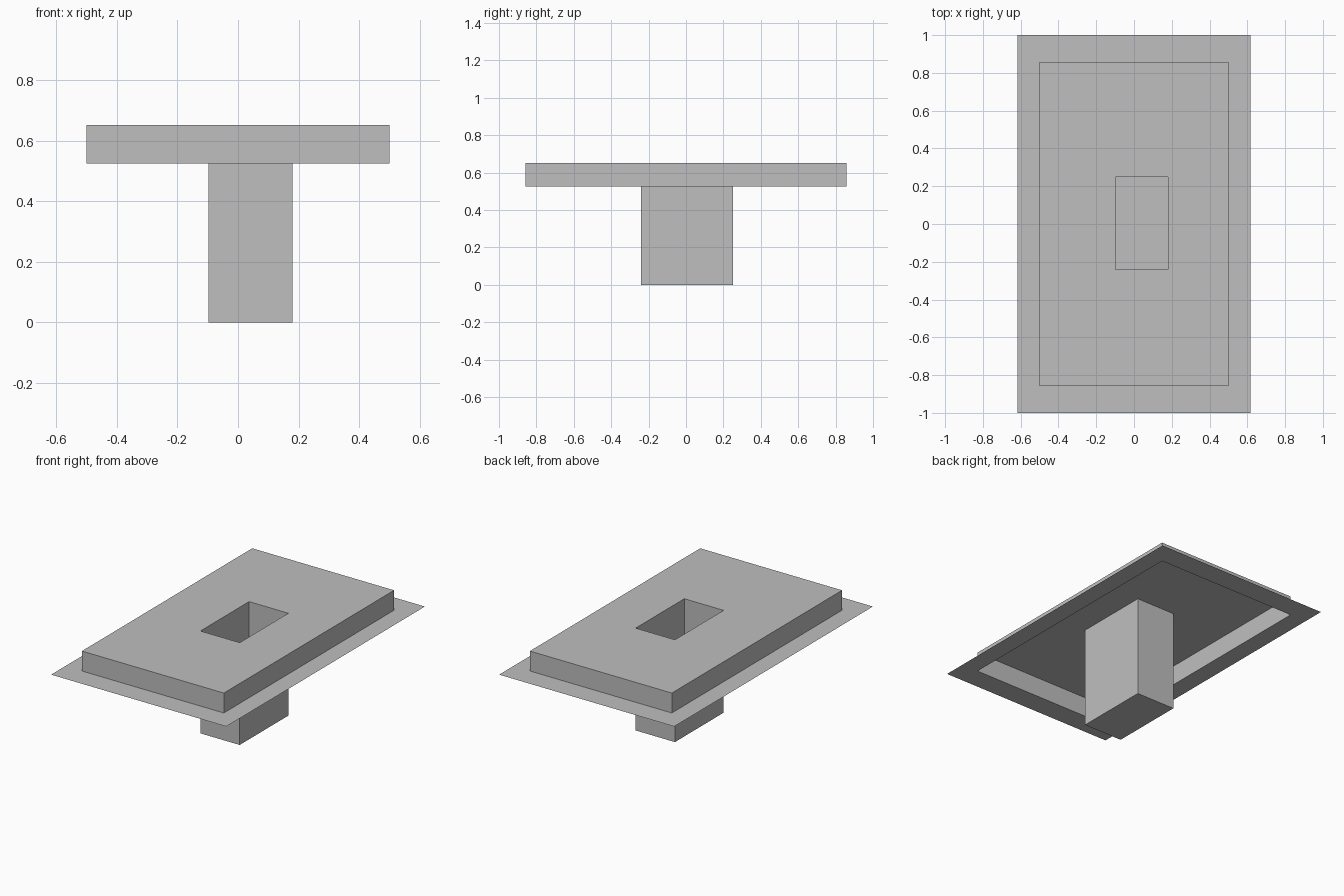
import bpy
import bmesh

cube = bpy.data.objects.get("Cube")
if cube:
    bpy.data.objects.remove(cube, do_unlink=True)

GREY = (0.52, 0.52, 0.52, 1.0)
grey = bpy.data.materials.new("plain grey")
grey.use_nodes = True
grey.diffuse_color = GREY
grey.node_tree.nodes["Principled BSDF"].inputs["Base Color"].default_value = GREY


def rectangle(x0, x1, y0, y1, z):
    return [(x0, y0, z), (x1, y0, z), (x1, y1, z), (x0, y1, z)]


def sheet(name, loops, closed=False):
    """Thin surface joining successive rectangles, optionally capped at the last."""
    bm = bmesh.new()
    rings = [[bm.verts.new(p) for p in loop] for loop in loops]
    for a, b in zip(rings, rings[1:]):
        for i in range(4):
            j = (i + 1) % 4
            bm.faces.new((a[i], a[j], b[j], b[i]))
    if closed:
        bm.faces.new(rings[-1])
    mesh = bpy.data.meshes.new(name)
    bm.to_mesh(mesh)
    bm.free()
    mesh.materials.append(grey)
    obj = bpy.data.objects.new(name, mesh)
    bpy.context.collection.objects.link(obj)
    return obj


RIM_Z, TOP_Z = 0.525, 0.652
lid = (-0.5, 0.5, -0.857, 0.857)
pit = (-0.097, 0.18, -0.24, 0.25)

# Flat flange around the open underside
sheet("flange", [rectangle(-0.617, 0.617, -1, 1, RIM_Z), rectangle(*lid, RIM_Z)])

# Raised platform: side walls and top with an opening
sheet("platform", [rectangle(*lid, RIM_Z), rectangle(*lid, TOP_Z), rectangle(*pit, TOP_Z)])

# Deep well hanging from the opening, closed at the bottom
sheet("well", [rectangle(*pit, TOP_Z), rectangle(*pit, 0)], closed=True)
